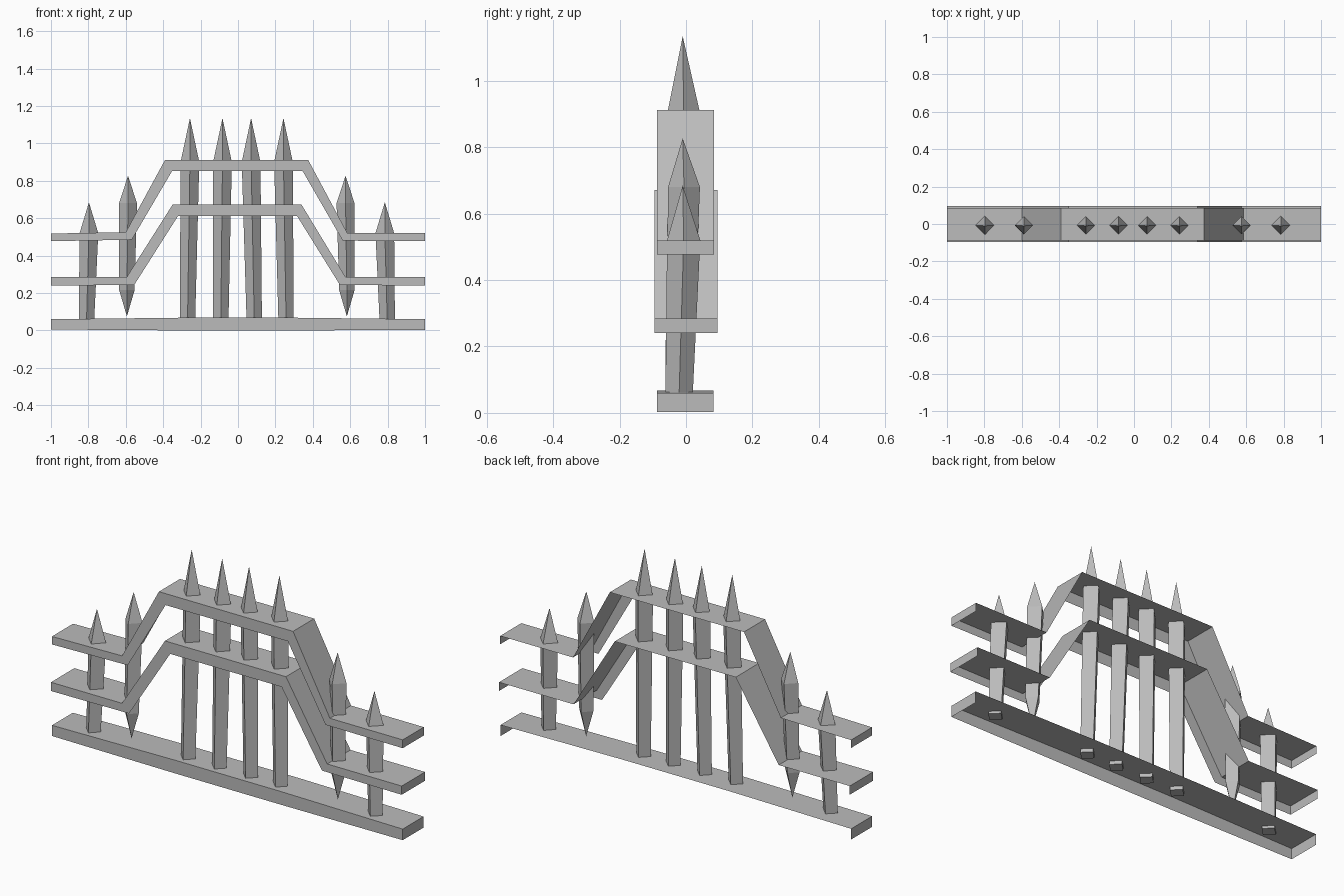
import bpy
import bmesh

cube = bpy.data.objects.get("Cube")
if cube:
    bpy.data.objects.remove(cube, do_unlink=True)

grey = bpy.data.materials.new("iron_grey")
grey.use_nodes = True
colour = (0.5, 0.5, 0.5, 1)
grey.diffuse_color = colour
grey.node_tree.nodes["Principled BSDF"].inputs["Base Color"].default_value = colour


def finish(name, bm):
    mesh = bpy.data.meshes.new(name)
    bm.to_mesh(mesh)
    bm.free()
    mesh.materials.append(grey)
    obj = bpy.data.objects.new(name, mesh)
    bpy.context.collection.objects.link(obj)
    return obj


def rail(name, top, bottom, front, back):
    """Open channel: top, front and two end plates from matching x-z paths."""
    bm = bmesh.new()
    rows = [[bm.verts.new((x, y, z)) for x, z in path]
            for path, y in ((top, front), (top, back), (bottom, front))]
    ft, bt, fb = rows
    for i in range(len(top) - 1):
        bm.faces.new((ft[i], ft[i + 1], bt[i + 1], bt[i]))
        bm.faces.new((fb[i], fb[i + 1], ft[i + 1], ft[i]))
    for i in (0, -1):
        x, z = bottom[i]
        corner = bm.verts.new((x, back, z))
        loop = [ft[i], bt[i], corner, fb[i]]
        bm.faces.new(loop if i == 0 else loop[::-1])
    return finish(name, bm)


def stake(name, rings, tip, foot=None):
    """Four-sided stake from diamond rings (x, y, z, radius) with pointed ends."""
    bm = bmesh.new()
    loops = [[bm.verts.new((x + r * dx, y + r * dy, z))
              for dx, dy in ((1, 0), (0, 1), (-1, 0), (0, -1))]
             for x, y, z, r in rings]
    for low, high in zip(loops, loops[1:]):
        for i in range(4):
            j = (i + 1) % 4
            bm.faces.new((low[i], low[j], high[j], high[i]))
    apex = bm.verts.new(tip)
    for i in range(4):
        bm.faces.new((loops[-1][i], loops[-1][(i + 1) % 4], apex))
    if foot:
        point = bm.verts.new(foot)
        for i in range(4):
            bm.faces.new((loops[0][(i + 1) % 4], loops[0][i], point))
    else:
        bm.faces.new(loops[0][::-1])
    return finish(name, bm)


# Rails
rail("base_rail",
     [(-1, .06), (-.3, .068), (.3, .068), (1, .06)],
     [(-1, .005), (-.3, 0), (.3, 0), (1, .003)], -.087, .083)
rail("lower_rail",
     [(-1, .285), (-.595, .285), (-.35, .672), (.34, .672), (.575, .285), (1, .285)],
     [(-1, .24), (-.555, .243), (-.32, .613), (.315, .613), (.545, .243), (1, .24)],
     -.095, .095)
rail("upper_rail",
     [(-1, .518), (-.6, .525), (-.39, .912), (.375, .912), (.585, .52), (1, .52)],
     [(-1, .477), (-.568, .485), (-.352, .853), (.345, .853), (.56, .48), (1, .477)],
     -.087, .085)

# Tall middle stakes and short outer stakes, leaning slightly
for name, x_foot, x_top, shoulder, tip in (
        ("tall_stake_1", -.27, -.257, .9, 1.135),
        ("tall_stake_2", -.092, -.083, .9, 1.135),
        ("tall_stake_3", .087, .07, .9, 1.135),
        ("tall_stake_4", .257, .243, .9, 1.135),
        ("outer_stake_right", -.81, -.797, .52, .685),
        ("outer_stake_left", .798, .785, .52, .685)):
    stake(name, [(x_foot, -.021, .05, .041), (x_top, -.007, shoulder, .05)],
          (x_top, -.01, tip))

# Hanging stakes pointed at both ends
for side, x in (("right", -.588), ("left", .575)):
    lean = .007 if x > 0 else -.006
    stake("hanging_stake_" + side,
          [(x + lean, -.018, .215, .041), (x, -.006, .68, .048)],
          (x, -.01, .827), (x + lean, -.018, .075))
